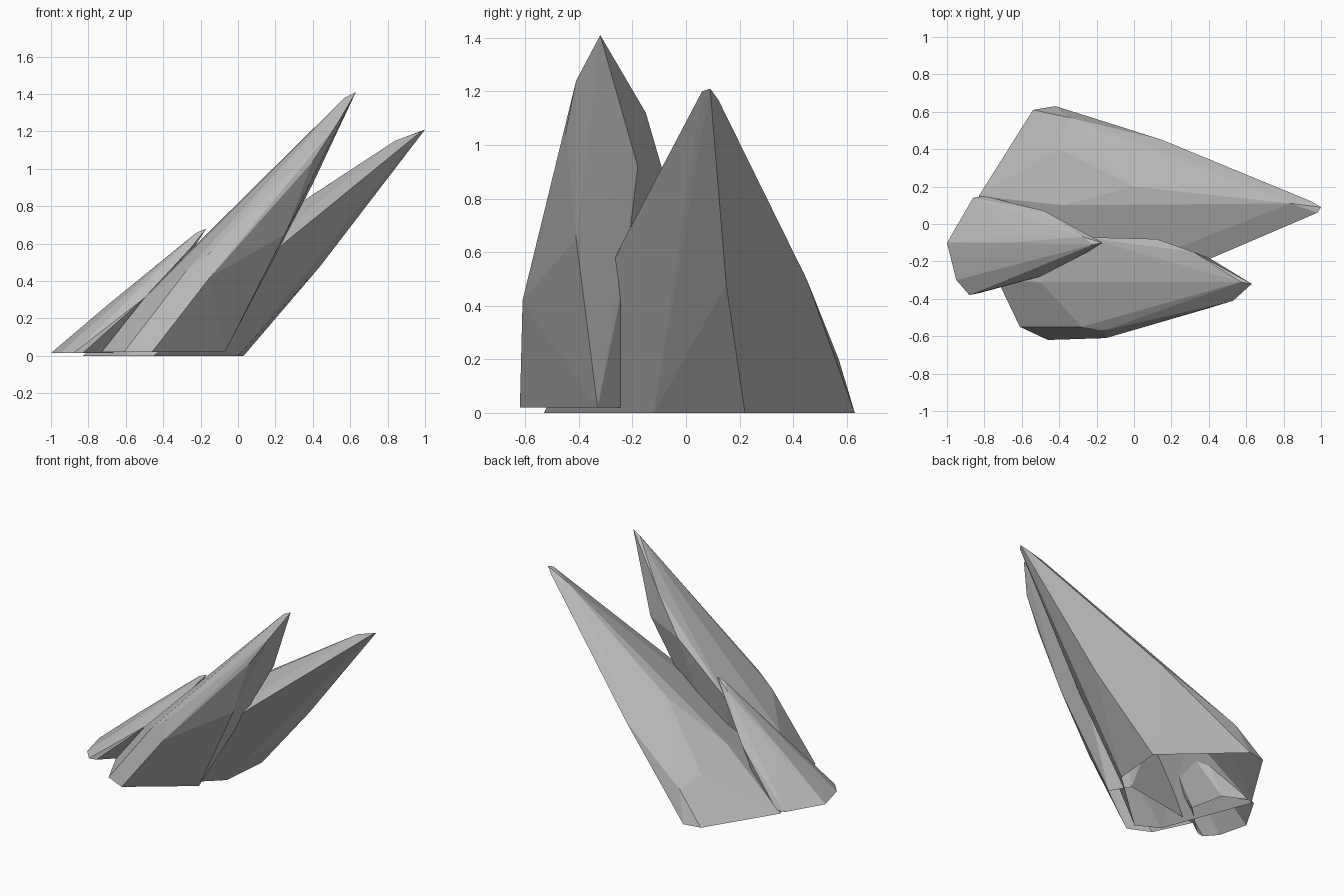
import bpy
import bmesh

# Remove the default object
default_cube = bpy.data.objects.get("Cube")
if default_cube:
    bpy.data.objects.remove(default_cube, do_unlink=True)

# Single stone colour
stone = bpy.data.materials.new("stone_grey")
stone.use_nodes = True
grey = (.5, .5, .5, 1)
stone.diffuse_color = grey
for node in stone.node_tree.nodes:
    if node.type == "BSDF_PRINCIPLED":
        node.inputs["Base Color"].default_value = grey


def build_shard(name, floor, base, shoulders, tip):
    """Wrap a faceted skin around a base outline, shoulder points and a tip."""
    bm = bmesh.new()
    for x, y in base:
        bm.verts.new((x, y, floor))
    for point in shoulders + tip:
        bm.verts.new(point)
    hull = bmesh.ops.convex_hull(bm, input=list(bm.verts))
    unused = {item for key in ("geom_interior", "geom_unused")
              for item in hull[key] if isinstance(item, bmesh.types.BMVert)}
    bmesh.ops.delete(bm, geom=list(unused), context="VERTS")
    bmesh.ops.recalc_face_normals(bm, faces=list(bm.faces))

    # The shard stands on an open base
    underside = [face for face in bm.faces
                 if all(abs(vert.co.z - floor) < .001 for vert in face.verts)]
    bmesh.ops.delete(bm, geom=underside, context="FACES")

    # Merge nearly coplanar triangles into broad facets
    bmesh.ops.dissolve_limit(bm, angle_limit=.03, verts=list(bm.verts),
                             edges=list(bm.edges))
    mesh = bpy.data.meshes.new(name)
    bm.to_mesh(mesh)
    bm.free()
    mesh.materials.append(stone)
    shard = bpy.data.objects.new(name, mesh)
    bpy.context.scene.collection.objects.link(shard)
    return shard


# Broad shard at the back, leaning furthest
build_shard(
    "back_shard", 0,
    base=[(.03, .22), (-.42, .63), (-.54, .61), (-.83, .15),
          (-.6, -.45), (-.45, -.53), (0, -.12)],
    shoulders=[(-.35, .57, .2), (-.4, .4, .25), (-.38, .1, .35),
               (.15, .45, .5), (0, .2, .6), (.28, -.24, .63),
               (.44, .15, .48), (.42, 0, .5), (.75, -.02, 1),
               (.84, .11, 1.15)],
    tip=[(.95, .12, 1.17), (.98, .06, 1.2), (1, .09, 1.21)],
)

# Tall shard at the front
build_shard(
    "front_shard", .02,
    base=[(-.73, -.3), (-.61, -.55), (-.46, -.62), (-.07, -.33), (-.15, -.2)],
    shoulders=[(-.5, -.31, .31), (-.28, -.55, .45), (-.15, -.61, .42),
               (-.16, -.57, .54), (-.27, -.07, .55), (.12, -.08, .88),
               (.25, -.41, .65), (.18, -.23, .5), (.4, -.18, .92),
               (.32, -.15, 1.12), (.4, -.45, 1.04)],
    tip=[(.53, -.41, 1.24), (.57, -.31, 1.38), (.63, -.32, 1.41)],
)

# Small shard on the right
build_shard(
    "small_shard", .015,
    base=[(-1, -.1), (-.95, -.3), (-.88, -.38), (-.83, -.37),
          (-.6, -.15), (-.65, .08), (-.8, .15), (-.86, .14)],
    shoulders=[(-.7, -.1, .27), (-.6, -.06, .34), (-.48, .07, .35),
               (-.37, .01, .47), (-.5, -.28, .31), (-.27, -.07, .62)],
    tip=[(-.25, -.15, .58), (-.22, -.11, .66), (-.17, -.1, .68)],
)
